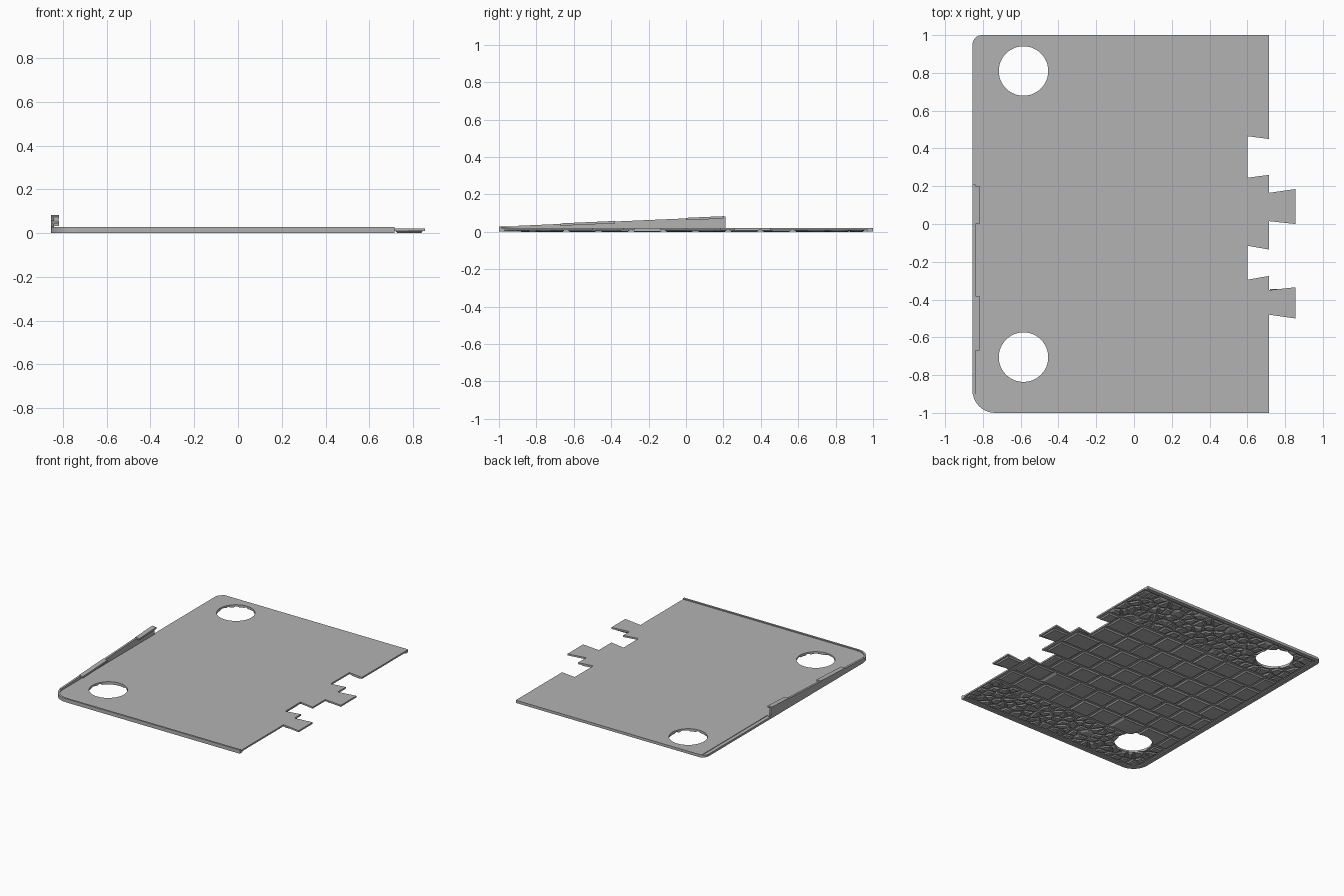
import bpy, bmesh, random
from math import sin, cos, pi
from mathutils import Vector

random.seed(4)
if "Cube" in bpy.data.objects:
    bpy.data.objects.remove(bpy.data.objects["Cube"], do_unlink=True)

grey = bpy.data.materials.new("stone grey")
grey.use_nodes = True
tone = (0.45, 0.45, 0.45, 1)
grey.diffuse_color = tone
grey.node_tree.nodes["Principled BSDF"].inputs["Base Color"].default_value = tone

LEFT, EDGE = -0.855, 0.715
BODY, TOP = 0.009, 0.021


def add_prism(bm, low, high):
    """Closed solid between two matching loops of 3D points."""
    a = [bm.verts.new(p) for p in low]
    b = [bm.verts.new(p) for p in high]
    bm.faces.new(a[::-1])
    bm.faces.new(b)
    for i in range(len(a)):
        j = (i + 1) % len(a)
        bm.faces.new((a[i], a[j], b[j], b[i]))


def finish(name, bm):
    bmesh.ops.recalc_face_normals(bm, faces=bm.faces)
    mesh = bpy.data.meshes.new(name)
    bm.to_mesh(mesh)
    bm.free()
    mesh.materials.append(grey)
    ob = bpy.data.objects.new(name, mesh)
    bpy.context.collection.objects.link(ob)
    return ob


def slab(name, pts, z0, z1):
    bm = bmesh.new()
    add_prism(bm, [(x, y, z0) for x, y in pts], [(x, y, z1) for x, y in pts])
    return finish(name, bm)


def side_slab(name, pts, x0, x1):
    bm = bmesh.new()
    add_prism(bm, [(x0, y, z) for y, z in pts], [(x1, y, z) for y, z in pts])
    return finish(name, bm)


def arc(cx, cy, r, a0, a1, n=10):
    return [(cx + r * cos(a0 + (a1 - a0) * i / n),
             cy + r * sin(a0 + (a1 - a0) * i / n)) for i in range(n + 1)]


def front_path(inset):
    return [(EDGE, -1 + inset)] + arc(LEFT + 0.12, -0.88, 0.12 - inset, -pi / 2, -pi)


def back_path(inset):
    return arc(LEFT + 0.05, 0.95, 0.05 - inset, pi, pi / 2) + [(EDGE, 1 - inset)]


# Body plate with two dovetail sockets and two dovetail tabs
joints = [(EDGE, 0.45), (0.6, 0.465), (0.6, 0.245), (EDGE, 0.26),
          (EDGE, 0.165), (0.855, 0.185), (0.855, 0), (EDGE, 0.015),
          (EDGE, -0.135), (0.6, -0.115), (0.6, -0.295), (EDGE, -0.275),
          (EDGE, -0.35), (0.855, -0.335), (0.855, -0.5), (EDGE, -0.48)]
plate = slab("base_plate", front_path(0) + back_path(0) + joints, BODY, TOP)

# Raised lip round the front edge and its corner
slab("front_lip", front_path(0) + front_path(0.014)[::-1], TOP - 0.002, 0.028)

# Border on the underside
rim = front_path(0) + back_path(0) + back_path(0.03)[::-1] + front_path(0.03)[::-1]
slab("underside_border", rim, 0.001, BODY + 0.001)


# Rising side wall with stepped cap pieces
def wall_height(y):
    return 0.028 + (y + 1) * 0.044


side_slab("side_wall", [(-0.9, 0.015), (0.21, 0.015), (0.21, wall_height(0.21)),
                        (-0.9, wall_height(-0.9))], LEFT, LEFT + 0.015)
for number, (y0, y1) in enumerate([(-0.67, -0.38), (0, 0.2)]):
    h0, h1 = wall_height(y0), wall_height(y1)
    side_slab(f"wall_cap_{number + 1}",
              [(y0, h0 - 0.01), (y1, h1 - 0.01), (y1, h1 + 0.003), (y0, h0 + 0.003)],
              LEFT, LEFT + 0.036)


# Stones on the underside
def clip(poly, point, normal):
    """Keep the part of a convex polygon behind a line."""
    out = []
    for i, p in enumerate(poly):
        q = poly[(i + 1) % len(poly)]
        dp, dq = (p - point).dot(normal), (q - point).dot(normal)
        if dp <= 0:
            out.append(p)
        if dp * dq < 0:
            out.append(p.lerp(q, dp / (dp - dq)))
    return out


def box(x0, x1, y0, y1):
    return [Vector(p) for p in ((x0, y0), (x1, y0), (x1, y1), (x0, y1))]


def add_stone(bm, poly, shrink, z):
    mid = sum(poly, Vector((0, 0))) / len(poly)
    small = [mid + (p - mid) * shrink for p in poly]
    add_prism(bm, [(p.x, p.y, z) for p in small], [(p.x, p.y, BODY + 0.001) for p in poly])


X0, X1 = LEFT + 0.045, EDGE - 0.008


def cobbles(name, y0, y1, columns=21, rows=5):
    seeds = []
    for i in range(columns):
        for j in range(rows):
            u, v = i + random.uniform(0.1, 0.9), j + random.uniform(0.1, 0.9)
            seeds.append(Vector((X0 + (X1 - X0) * u / columns, y0 + (y1 - y0) * v / rows)))
    bm = bmesh.new()
    for s in seeds:
        poly = box(X0, X1, y0, y1)
        for t in seeds:
            if t is not s and (t - s).length < 0.35:
                n = (t - s).normalized()
                poly = clip(poly, (s + t) / 2 - n * 0.005, n)
        if len(poly) > 2:
            add_stone(bm, poly, 0.72, random.uniform(0, 0.003))
    return finish(name, bm)


def pavers(name, y0, y1, rows=7):
    bm = bmesh.new()
    step = (y1 - y0) / rows
    for r in range(rows):
        x = X0
        length = random.uniform(0.08, 0.2)
        while x < X1 - 0.03:
            end = X1 if x + length > X1 - 0.06 else x + length
            add_stone(bm, box(x, end - 0.014, y0 + r * step + 0.007, y0 + (r + 1) * step - 0.007),
                      0.88, random.uniform(0, 0.002))
            x = end
            length = random.uniform(0.15, 0.22)
    for low in (0.015, -0.483):
        add_stone(bm, box(EDGE + 0.005, 0.845, low, low + 0.14), 0.88, 0.001)
    return finish(name, bm)


stones = [cobbles("back_cobbles", 0.58, 0.955), cobbles("front_cobbles", -0.955, -0.65),
          pavers("paving_stones", -0.64, 0.57)]

# Round openings and sockets cut through everything
cutters = [slab(f"hole_cutter_{i}", arc(-0.585, y, 0.131, 0, 2 * pi * 47 / 48, 47), -0.1, 0.1)
           for i, y in enumerate((0.81, -0.705))]
sockets = [slab(f"socket_cutter_{i}", [(0.592, a - 0.008), (0.592, b + 0.008), (0.73, b - 0.012), (0.73, a + 0.012)],
                -0.1, 0.1) for i, (a, b) in enumerate(((0.245, 0.465), (-0.295, -0.115)))]
# Shallow step along the back part of the left edge
ledge = slab("ledge_cutter", box(LEFT - 0.1, LEFT + 0.027, 0.22, 1.1), TOP - 0.004, 0.1)


def cut(ob, tools):
    for tool in tools:
        mod = ob.modifiers.new("cut", 'BOOLEAN')
        mod.operation = 'DIFFERENCE'
        mod.solver = 'EXACT'
        mod.object = tool


cut(plate, cutters + [ledge])
cut(stones[0], cutters[:1])
cut(stones[1], cutters[1:])
cut(stones[2], cutters[1:] + sockets)

# Apply the cuts, then drop the helpers
bpy.context.view_layer.update()
graph = bpy.context.evaluated_depsgraph_get()
for ob in [plate] + stones:
    mesh = bpy.data.meshes.new_from_object(ob.evaluated_get(graph))
    ob.modifiers.clear()
    ob.data = mesh
for tool in cutters + sockets + [ledge]:
    bpy.data.objects.remove(tool, do_unlink=True)
